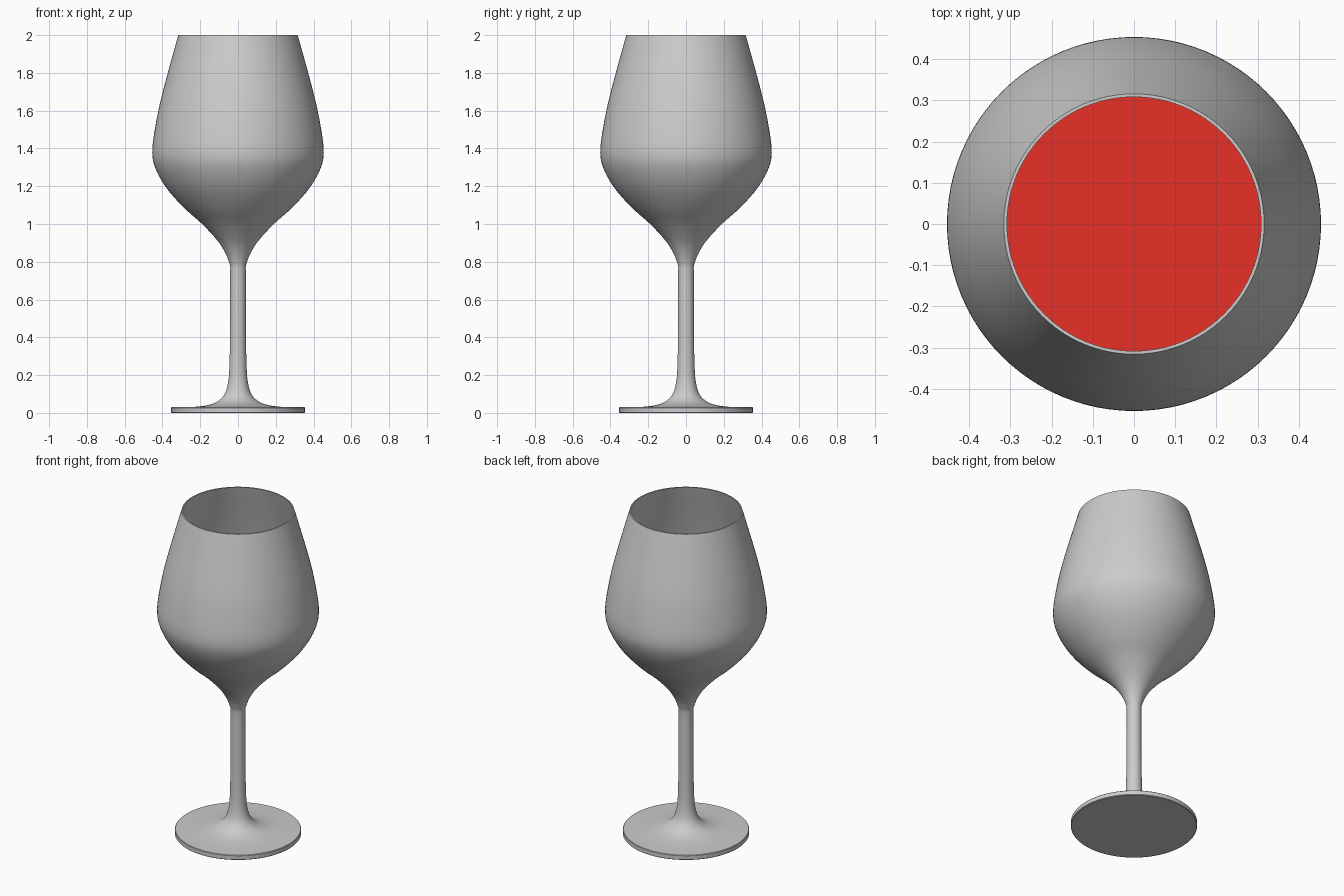
import bpy, bmesh, math
from mathutils import Vector

if "Cube" in bpy.data.objects:
    bpy.data.objects.remove(bpy.data.objects["Cube"])

SEGMENTS = 96
WALL = 0.008
LIQUID_LEVEL = 1.38


def smooth_curve(points, steps=4):
    """Catmull-Rom curve through (radius, height) points."""
    p = [Vector(q) for q in points]
    p = [2 * p[0] - p[1]] + p + [2 * p[-1] - p[-2]]
    out = []
    for a, b, c, d in zip(p, p[1:], p[2:], p[3:]):
        for i in range(steps):
            t = i / steps
            out.append(0.5 * (2 * b + (c - a) * t + (2 * a - 5 * b + 4 * c - d) * t * t
                              + (3 * b - a - 3 * c + d) * t ** 3))
    return out + [p[-2]]


def offset_inward(curve, distance):
    """Shift an upward-running profile towards the axis side."""
    out = []
    for i, q in enumerate(curve):
        d = (curve[min(i + 1, len(curve) - 1)] - curve[max(i - 1, 0)]).normalized()
        out.append(q + Vector((-d.y, d.x)) * distance)
    out[-1].y = curve[-1].y
    return out


def lathe(name, profile):
    """Revolve a profile that starts and ends on the z axis."""
    bm = bmesh.new()
    rings = []
    for r, z in profile:
        if r < 1e-5:
            rings.append([bm.verts.new((0, 0, z))] * SEGMENTS)
        else:
            rings.append([bm.verts.new((r * math.cos(a), r * math.sin(a), z))
                          for a in (2 * math.pi * i / SEGMENTS for i in range(SEGMENTS))])
    for lo, hi in zip(rings, rings[1:]):
        for i in range(SEGMENTS):
            j = (i + 1) % SEGMENTS
            bm.faces.new(dict.fromkeys((lo[i], lo[j], hi[j], hi[i])))
    bmesh.ops.recalc_face_normals(bm, faces=bm.faces)
    mesh = bpy.data.meshes.new(name)
    bm.to_mesh(mesh)
    bm.free()
    obj = bpy.data.objects.new(name, mesh)
    bpy.context.collection.objects.link(obj)
    bpy.ops.object.select_all(action='DESELECT')
    obj.select_set(True)
    bpy.context.view_layer.objects.active = obj
    bpy.ops.object.shade_smooth_by_angle(angle=math.radians(35))
    return obj


# Foot, flared stem and bowl profiles
foot = [(0, 0), (0.351, 0), (0.354, 0.003), (0.354, 0.027), (0.351, 0.03)]
stem = smooth_curve([(0.24, 0.031), (0.165, 0.04), (0.11, 0.06), (0.071, 0.1),
                     (0.052, 0.165), (0.045, 0.26), (0.042, 0.45), (0.041, 0.77)])
bowl = smooth_curve([(0.042, 0.78), (0.064, 0.84), (0.107, 0.91), (0.19, 1.0),
                     (0.28, 1.08), (0.363, 1.17), (0.416, 1.25), (0.446, 1.32),
                     (0.454, 1.38), (0.447, 1.46), (0.422, 1.6), (0.393, 1.72),
                     (0.358, 1.85), (0.316, 2.0)])

# Inner wall, closed at the bottom of the cup
inner = [q for q in offset_inward(bowl, WALL) if q.y > 0.84]
lathe("wine_glass", foot + stem + bowl + inner[::-1] + [(0, inner[0].y - 0.02)])

# Wine filling the bowl up to its widest part
fill = [q for q in offset_inward(bowl, WALL + 0.001) if 0.85 < q.y < LIQUID_LEVEL - 0.005]
wine = lathe("wine", [(0, fill[0].y - 0.01)] + fill
             + [(fill[-1].x, LIQUID_LEVEL), (0, LIQUID_LEVEL)])
red = bpy.data.materials.new("wine_red")
red.diffuse_color = (0.8, 0.03, 0.02, 1)
red.use_nodes = True
red.node_tree.nodes["Principled BSDF"].inputs["Base Color"].default_value = red.diffuse_color
wine.data.materials.append(red)
